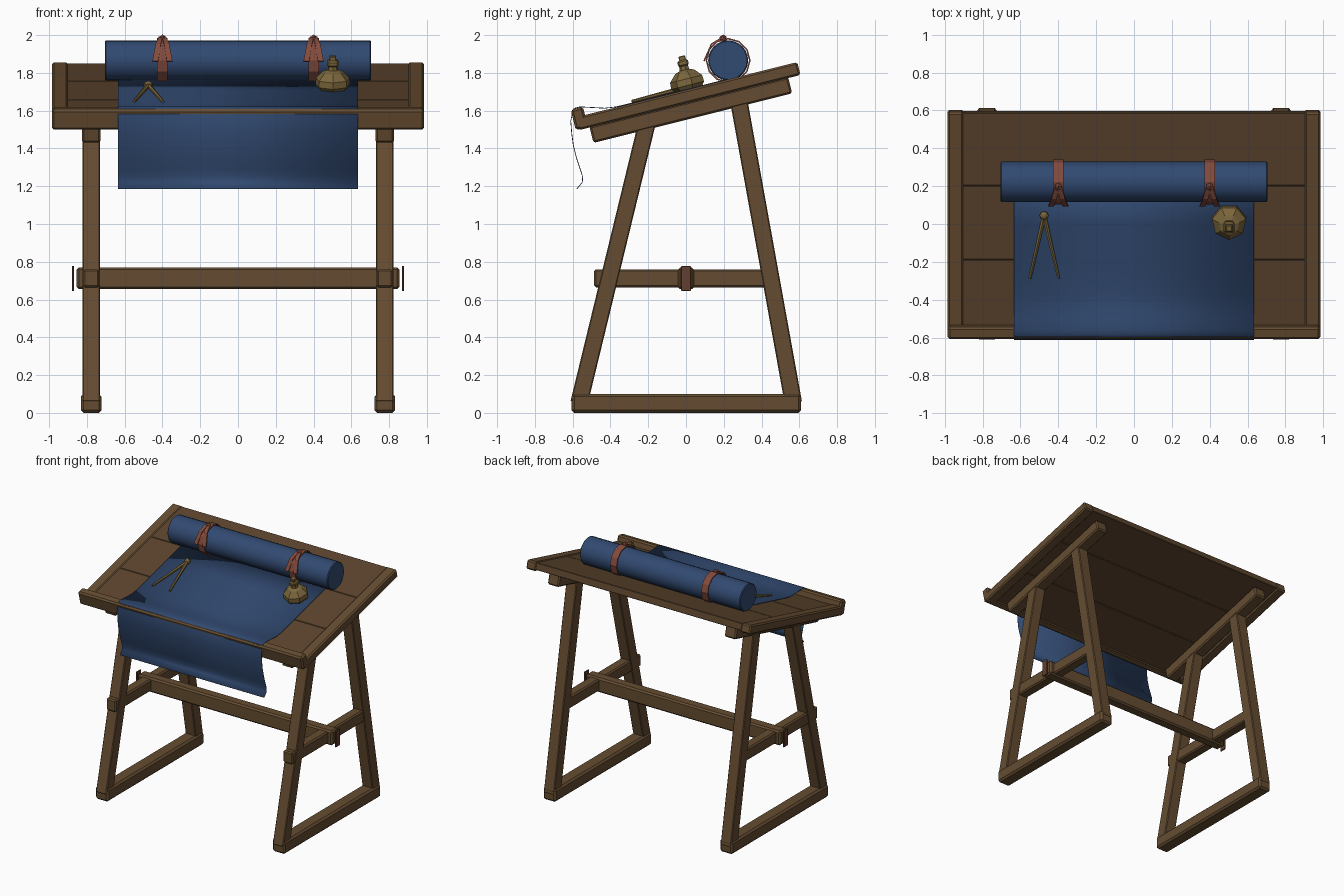
import bpy, bmesh, math
from mathutils import Matrix, Vector

if "Cube" in bpy.data.objects:
    bpy.data.objects.remove(bpy.data.objects["Cube"])


def material(name, rgb):
    m = bpy.data.materials.new(name)
    m.diffuse_color = (*rgb, 1)
    m.use_nodes = True
    m.node_tree.nodes["Principled BSDF"].inputs["Base Color"].default_value = m.diffuse_color
    return m


FRAME = material("frame wood", (0.130, 0.073, 0.031))
PLANK = material("plank wood", (0.105, 0.058, 0.026))
BLUE = material("blue cloth", (0.031, 0.068, 0.165))
RED = material("red leather", (0.230, 0.070, 0.045))
BRASS = material("dull brass", (0.200, 0.135, 0.045))
WEDGE = material("reddish wood", (0.130, 0.050, 0.028))

# sloping frame: x across, y up the slope, z away from the board surface
SLOPE = Matrix.Translation((0, 0, 1.706)) @ Matrix.Rotation(math.radians(14), 4, 'X')
FLAT = Matrix.Identity(4)


def finish(name, bm, mat, matrix=FLAT, bevel=0, segments=1, smooth=None):
    bmesh.ops.recalc_face_normals(bm, faces=bm.faces[:])
    me = bpy.data.meshes.new(name)
    bm.to_mesh(me)
    bm.free()
    me.materials.append(mat)
    ob = bpy.data.objects.new(name, me)
    bpy.context.collection.objects.link(ob)
    ob.matrix_world = matrix
    if bevel:
        mod = ob.modifiers.new("bevel", 'BEVEL')
        mod.width, mod.segments = bevel, segments
    if smooth:
        bpy.context.view_layer.objects.active = ob
        ob.select_set(True)
        bpy.ops.object.shade_smooth_by_angle(angle=math.radians(smooth))
        ob.select_set(False)
    return ob


def box(name, x, y, z, mat=FRAME, matrix=FLAT, bevel=0.01):
    """Box from three (low, high) ranges."""
    bm = bmesh.new()
    size = Matrix.Diagonal((x[1] - x[0], y[1] - y[0], z[1] - z[0], 1))
    mid = Matrix.Translation((sum(x) / 2, sum(y) / 2, sum(z) / 2))
    bmesh.ops.create_cube(bm, size=1, matrix=mid @ size)
    return finish(name, bm, mat, matrix, bevel)


def along(a, b):
    """Matrix placing local z on the line a to b, centred."""
    a, b = Vector(a), Vector(b)
    return Matrix.Translation((a + b) / 2) @ (b - a).to_track_quat('Z', 'Y').to_matrix().to_4x4()


def rod(name, a, b, r1, r2, sides, mat, matrix=FLAT, bevel=0, segments=1, smooth=None):
    bm = bmesh.new()
    bmesh.ops.create_cone(bm, cap_ends=True, segments=sides, radius1=r1, radius2=r2,
                          depth=(Vector(b) - Vector(a)).length, matrix=along(a, b))
    return finish(name, bm, mat, matrix, bevel, segments, smooth)


def strip(name, path, mat, thick, rows=1, smooth=None):
    """Sheet swept along a list of (x centre, half width, y, z), then thickened."""
    bm = bmesh.new()
    pairs = [[bm.verts.new((cx + s * hw, y, z)) for s in (-1, 1)] for cx, hw, y, z in path]
    for p, q in zip(pairs, pairs[1:]):
        bm.faces.new((p[0], p[1], q[1], q[0]))
    ob = finish(name, bm, mat, smooth=smooth)
    mod = ob.modifiers.new("thickness", 'SOLIDIFY')
    mod.thickness, mod.offset = thick, 0
    return ob


# board: three planks, two end caps and a front lip
for i, (y0, y1) in enumerate([(-0.57, -0.197), (-0.195, 0.207), (0.209, 0.603)]):
    box(f"plank_{i + 1}", (-0.905, 0.905), (y0, y1), (-0.055, -0.001), PLANK, SLOPE, 0.003)
for side, s in (("left", -1), ("right", 1)):
    box(f"{side}_end_cap", sorted((s * 0.9, s * 0.985)), (-0.6, 0.608), (-0.066, 0.004), FRAME, SLOPE)
box("front_lip", (-0.985, 0.985), (-0.617, -0.55), (-0.062, 0.05), FRAME, SLOPE, 0.012)

# trestles
for side, s in (("left", -1), ("right", 1)):
    def xr(half):
        return (s * 0.777 - half, s * 0.777 + half)
    box(f"{side}_bearer", xr(0.049), (-0.542, 0.542), (-0.15, -0.06), FRAME, SLOPE)
    box(f"{side}_foot", xr(0.055), (-0.605, 0.61), (0, 0.1), bevel=0.014)
    for leg, lo, hi in (("front", (-0.567, 0.05), (-0.205, 1.54)),
                        ("rear", (0.569, 0.05), (0.278, 1.66))):
        length = math.dist(lo, hi)
        tilt = math.atan2(lo[0] - hi[0], hi[1] - lo[1])
        place = Matrix.Translation((0, *lo)) @ Matrix.Rotation(tilt, 4, 'X')
        box(f"{side}_{leg}_leg", xr(0.046), (-0.046, 0.046), (0, length), FRAME, place, 0.006)
    box(f"{side}_side_stretcher", xr(0.042), (-0.487, 0.485), (0.665, 0.76))
    box(f"{side}_wedge", sorted((s * 0.867, s * 0.88)), (-0.026, 0.026), (0.645, 0.777), WEDGE, bevel=0.003)
box("long_stretcher", (-0.855, 0.855), (-0.043, 0.043), (0.655, 0.77), bevel=0.012)

# cloth sheet running from the roll over the lip and hanging down
drape = [(0.22, 1.766), (0.0, 1.711), (-0.25, 1.649), (-0.37, 1.62), (-0.43, 1.613), (-0.5, 1.617),
         (-0.56, 1.62), (-0.587, 1.614), (-0.6, 1.603), (-0.603, 1.58), (-0.61, 1.545), (-0.605, 1.48),
         (-0.597, 1.42), (-0.58, 1.35), (-0.56, 1.29), (-0.547, 1.25), (-0.549, 1.22), (-0.578, 1.186)]
strip("cloth_sheet", [(0, 0.634, y, z) for y, z in drape], BLUE, 0.004, smooth=50)

# rolled cloth
CY, CZ, R = 0.223, 1.866, 0.106
rod("cloth_roll", (-0.705, CY, CZ), (0.705, CY, CZ), R, R, 24, BLUE, bevel=0.006, smooth=40)

# leather ties: band, knot and two tails
for side, s in (("left", -1), ("right", 1)):
    x = s * 0.4
    ring = [(x, 0.028, CY + 0.115 * math.cos(a), CZ + 0.115 * math.sin(a))
            for a in [math.tau * i / 12 for i in range(13)]]
    strip(f"{side}_tie_band", ring, RED, 0.008)
    bm = bmesh.new()
    bmesh.ops.create_icosphere(bm, subdivisions=1, radius=0.022,
                               matrix=Matrix.Translation((x, 0.197, 1.981)))
    finish(f"{side}_tie_knot", bm, RED)
    for n, t in (("outer", -1), ("inner", 1)):
        strip(f"{side}_tie_{n}_tail", [(x + t * 0.008, 0.011, 0.197, 1.99),
                                       (x + t * 0.022, 0.014, 0.135, 1.952),
                                       (x + t * 0.038, 0.015, 0.095, 1.862)], RED, 0.008)

# brass dividers lying on the sheet
bm = bmesh.new()
bmesh.ops.create_uvsphere(bm, u_segments=8, v_segments=6, radius=0.024,
                          matrix=Matrix.Translation((-0.475, 0.05, 0.017)))
finish("divider_hinge", bm, BRASS, SLOPE)
for side, tip in (("left", -0.55), ("right", -0.398)):
    rod(f"divider_{side}_leg", (-0.475, 0.05, 0.018), (tip, -0.292, 0.014), 0.013, 0.008, 6, BRASS, SLOPE)

# brass bottle standing on the slope
bm = bmesh.new()
profile = [(0.073, 0.0), (0.094, 0.025), (0.092, 0.06), (0.055, 0.098), (0.028, 0.108), (0.024, 0.135)]
rings = [[bm.verts.new((0.502 + r * math.cos(a), 0.02 + r * math.sin(a), z))
          for a in [math.tau * (i + 0.25) / 7 for i in range(7)]] for r, z in profile]
for p, q in zip(rings, rings[1:]):
    for i in range(7):
        bm.faces.new((p[i], p[i - 1], q[i - 1], q[i]))
bm.faces.new(rings[0])
bm.faces.new(rings[-1])
finish("bottle_body", bm, BRASS, SLOPE)
box("bottle_stopper", (0.473, 0.531), (-0.009, 0.049), (0.128, 0.162), BRASS, SLOPE, 0.008)
box("bottle_stopper_top", (0.484, 0.52), (0.004, 0.04), (0.155, 0.184), BRASS, SLOPE, 0.004)
